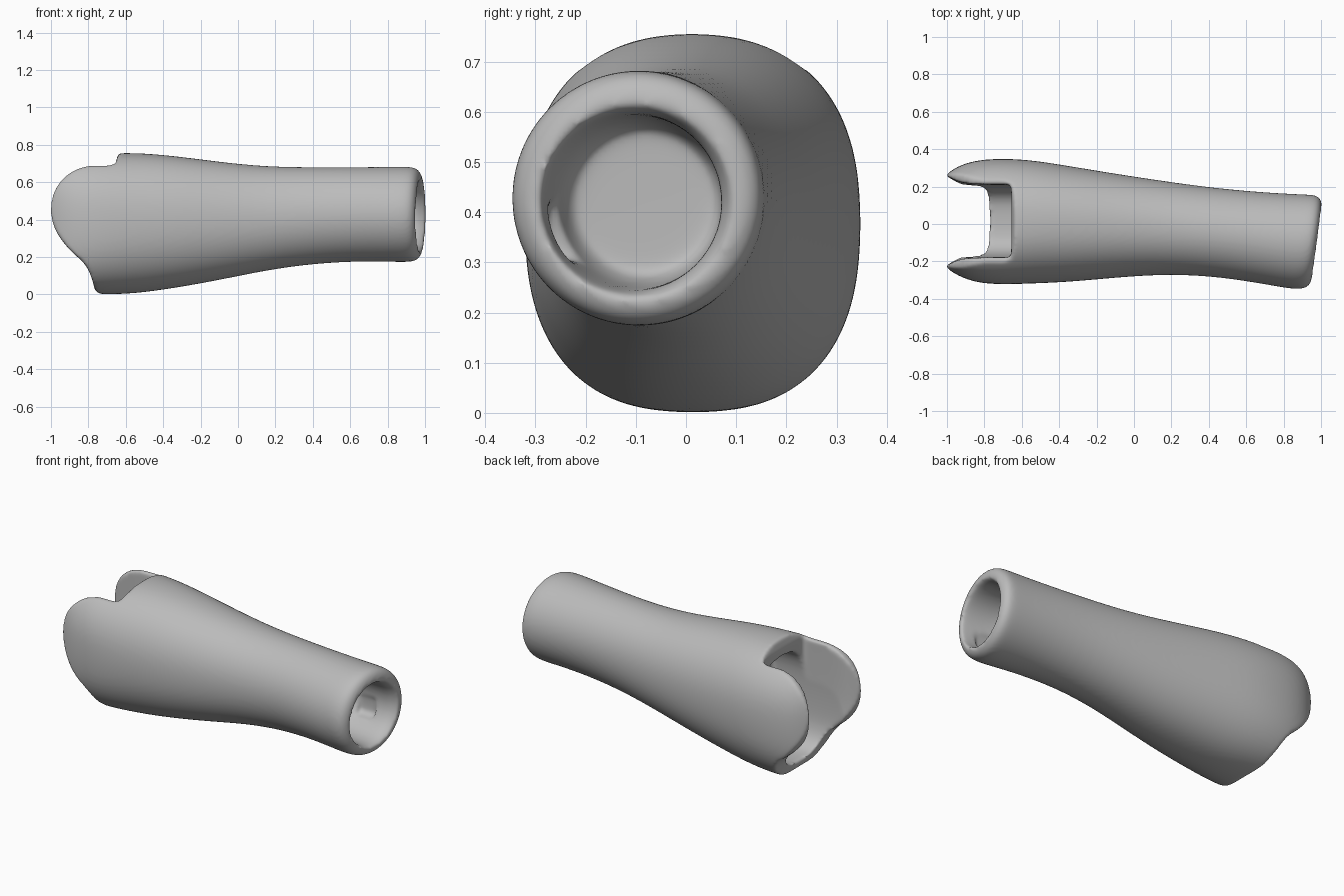
import bpy, bmesh, math

scene = bpy.context.scene
if "Cube" in bpy.data.objects:
    bpy.data.objects.remove(bpy.data.objects["Cube"], do_unlink=True)

SIDES = 32


def add_object(name, bm):
    bmesh.ops.recalc_face_normals(bm, faces=bm.faces)
    mesh = bpy.data.meshes.new(name)
    bm.to_mesh(mesh)
    bm.free()
    obj = bpy.data.objects.new(name, mesh)
    scene.collection.objects.link(obj)
    return obj


def superpower(value, power):
    return math.copysign(abs(value) ** (2 / power), value)


def loft(name, rows, squareness, slant=None):
    """Skin rounded sections, each row being x, y range and z range."""
    bm = bmesh.new()
    rings = []
    for x, y_low, y_high, z_low, z_high in rows:
        power = squareness(x) if callable(squareness) else squareness
        ring = []
        for i in range(SIDES):
            angle = math.tau * i / SIDES
            y = (y_low + y_high) / 2 + (y_high - y_low) / 2 * superpower(math.cos(angle), power)
            z = (z_low + z_high) / 2 + (z_high - z_low) / 2 * superpower(math.sin(angle), power)
            ring.append(bm.verts.new((x + (slant(x, y) if slant else 0), y, z)))
        rings.append(ring)
    for a, b in zip(rings, rings[1:]):
        for i in range(SIDES):
            j = (i + 1) % SIDES
            bm.faces.new((a[i], a[j], b[j], b[i]))
    bm.faces.new(rings[0])
    bm.faces.new(rings[-1])
    obj = add_object(name, bm)
    subsurf = obj.modifiers.new("Round", 'SUBSURF')
    subsurf.levels = subsurf.render_levels = 2
    return obj


def round_corners(points, steps):
    """Cut the corners of a closed outline repeatedly."""
    for _ in range(steps):
        result = []
        for (ax, az), (bx, bz) in zip(points, points[1:] + points[:1]):
            for t in (0.25, 0.75):
                result.append((ax + (bx - ax) * t, az + (bz - az) * t))
        points = result
    return points


def extrude_outline(name, points, half_width):
    bm = bmesh.new()
    face = bm.faces.new([bm.verts.new((x, -half_width, z)) for x, z in points])
    extruded = bmesh.ops.extrude_face_region(bm, geom=[face])["geom"]
    moved = [v for v in extruded if isinstance(v, bmesh.types.BMVert)]
    bmesh.ops.translate(bm, verts=moved, vec=(0, 2 * half_width, 0))
    return add_object(name, bm)


def ramp(x, start, end):
    return min(max((x - start) / (end - start), 0), 1)


def wrist_slant(x, y):
    return ramp(x, 0.5, 0.9) * 0.13 * (y + 0.1)


def sleeve_squareness(x):
    return 2.55 - 0.35 * ramp(x, -0.8, -0.5) - 0.2 * ramp(x, -0.3, 0.4)


# Outer sleeve, from the elbow lugs to the rounded wrist rim
sleeve = loft("forearm_sleeve", [
    (-1.06, -.19, .22, .0, .75),
    (-1.0, -.24, .272, .0, .75),
    (-.93, -.285, .318, .0, .75),
    (-.83, -.318, .345, .0, .75),
    (-.7, -.325, .352, -.002, .755),
    (-.55, -.32, .344, .003, .76),
    (-.35, -.312, .312, .03, .744),
    (-.1, -.288, .27, .075, .71),
    (.15, -.27, .232, .128, .684),
    (.4, -.278, .197, .163, .681),
    (.65, -.312, .172, .177, .681),
    (.85, -.346, .16, .172, .684),
    (.92, -.35, .158, .172, .684),
    (.953, -.342, .15, .18, .676),
    (.973, -.318, .126, .204, .652),
    (.98, -.285, .093, .237, .619),
    (.978, -.25, .06, .27, .585),
], sleeve_squareness, wrist_slant)

# Side outline that shapes the two elbow lugs and the notch on top
outline = round_corners([
    (1.3, -.2), (1.3, 1), (-.6, 1), (-.64, .75), (-.66, .686), (-.8, .692),
    (-.9, .655), (-.98, .57), (-1.01, .46), (-.98, .34), (-.9, .235),
    (-.81, .16), (-.772, .06), (-.765, .01), (-.69, -.006), (-.6, -.2)], 2)
lug_outline = extrude_outline("lug_outline", outline, 0.6)

# Open slot between the lugs, and the pocket running on under the top skin
slot = loft("elbow_slot", [
    (x, y_low, y_high, .06, 1.35) for x, y_low, y_high in (
        (-1.15, -.29, .33), (-1, -.225, .26), (-.94, -.187, .222), (-.85, -.18, .212),
        (-.7, -.18, .212), (-.66, -.18, .212), (-.655, -.17, .2))], 4)
pocket = loft("elbow_pocket", [
    (x, -.18, .212, .06, .65) for x in (-1.15, -.9, -.7, -.5, -.46, -.45)], 3.2)


# Blind wrist bore with a flared mouth, slightly tapered to its floor
def bore_row(x, radius):
    y = -.112 + (.98 - x) * 0.1
    return (x, y - radius, y + radius, .42 - radius, .42 + radius)


bore = loft("wrist_bore", [bore_row(x, r) for x, r in (
    (1.1, .24), (.99, .202), (.965, .184), (.93, .177), (.8, .172),
    (.72, .165), (.68, .148), (.675, .144), (.67, .12))], 2)

# Shallow recess in each side wall of the bore
recess = loft("wrist_recess", [
    (x, -.28, .085, .3, .44) for x in (.75, .755, .77, .85, .865, .87)], 5)

cutters = [lug_outline, slot, pocket, bore, recess]
for cutter in cutters:
    cutter.hide_render = True
    boolean = sleeve.modifiers.new(cutter.name, 'BOOLEAN')
    boolean.object = cutter
    boolean.solver = 'EXACT'
    boolean.operation = 'INTERSECT' if cutter is lug_outline else 'DIFFERENCE'

# Even skin with softly rounded edges
remesh = sleeve.modifiers.new("Skin", 'REMESH')
remesh.mode = 'VOXEL'
remesh.voxel_size = 0.009
smooth = sleeve.modifiers.new("Soften", 'SMOOTH')
smooth.factor = 0.5
smooth.iterations = 14

# Bake the shape and drop the cutters
bpy.context.view_layer.update()
graph = bpy.context.evaluated_depsgraph_get()
baked = bpy.data.meshes.new_from_object(sleeve.evaluated_get(graph))
sleeve.modifiers.clear()
sleeve.data = baked
for cutter in cutters:
    bpy.data.objects.remove(cutter, do_unlink=True)
baked.shade_smooth()

# One plain grey
grey = bpy.data.materials.new("plain_grey")
grey.use_nodes = True
grey.diffuse_color = (0.5, 0.5, 0.5, 1)
grey.node_tree.nodes["Principled BSDF"].inputs["Base Color"].default_value = (0.5, 0.5, 0.5, 1)
baked.materials.clear()
baked.materials.append(grey)
